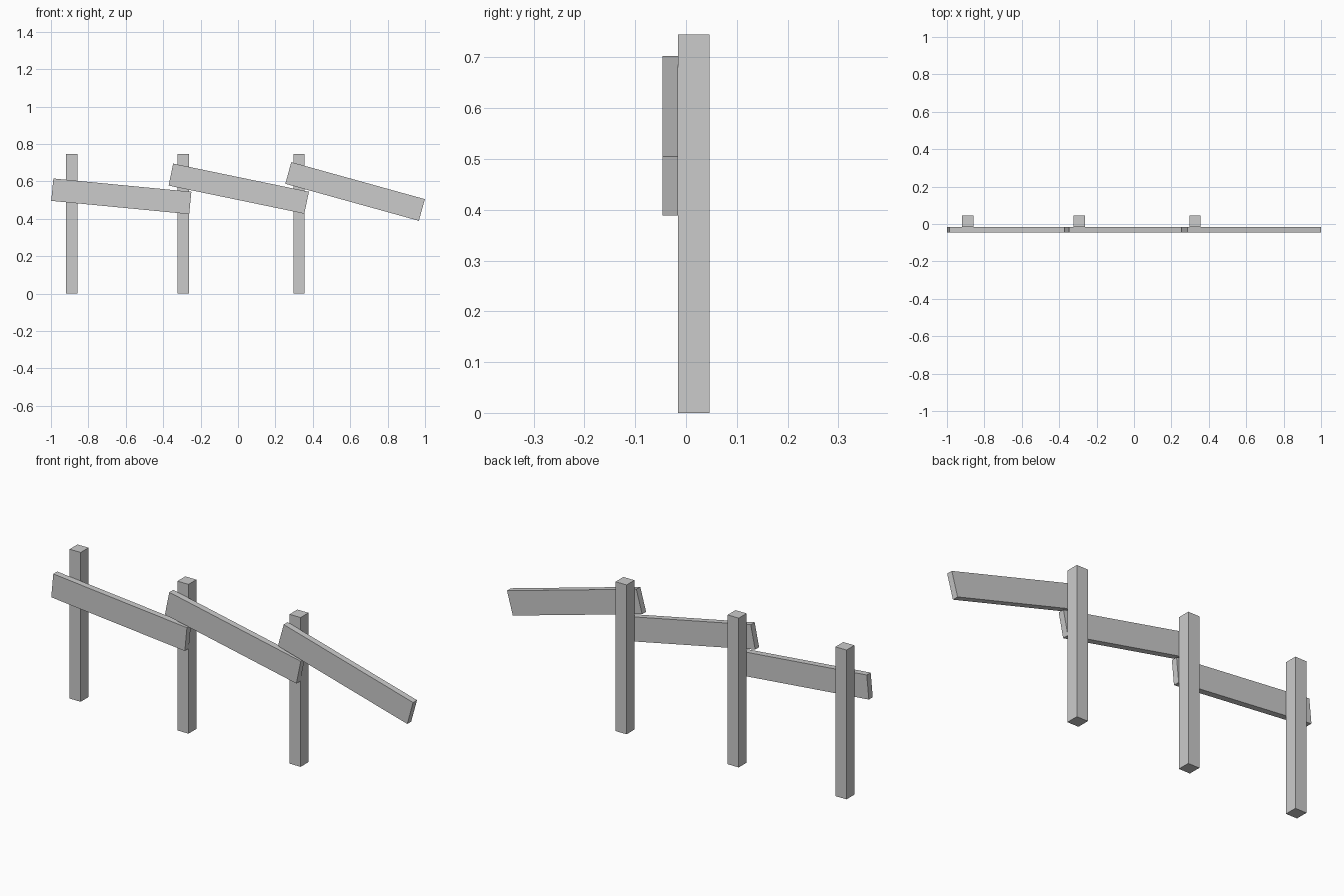
import bpy
from math import radians

if "Cube" in bpy.data.objects:
    bpy.data.objects.remove(bpy.data.objects["Cube"])


def box(name, size, loc, tilt=0):
    bpy.ops.mesh.primitive_cube_add(size=1, location=loc)
    ob = bpy.context.object
    ob.name = name
    ob.scale = size
    bpy.ops.object.transform_apply(location=False, rotation=False, scale=True)
    ob.rotation_euler.y = radians(tilt)
    return ob


# Upright posts
POST_H = 0.745
for i, x in enumerate((-0.888, -0.293, 0.326), 1):
    box(f"post_{i}", (0.061, 0.062, POST_H), (x, 0.0155, POST_H / 2))

# Sagging planks on the front: centre x, centre z, downward tilt in degrees
for i, (x, z, tilt) in enumerate(
        ((-0.624, 0.520, 5.5), (0.004, 0.561, 11.7), (0.626, 0.546, 15.5)), 1):
    box(f"plank_{i}", (0.741, 0.031, 0.12), (x, -0.031, z), tilt)
